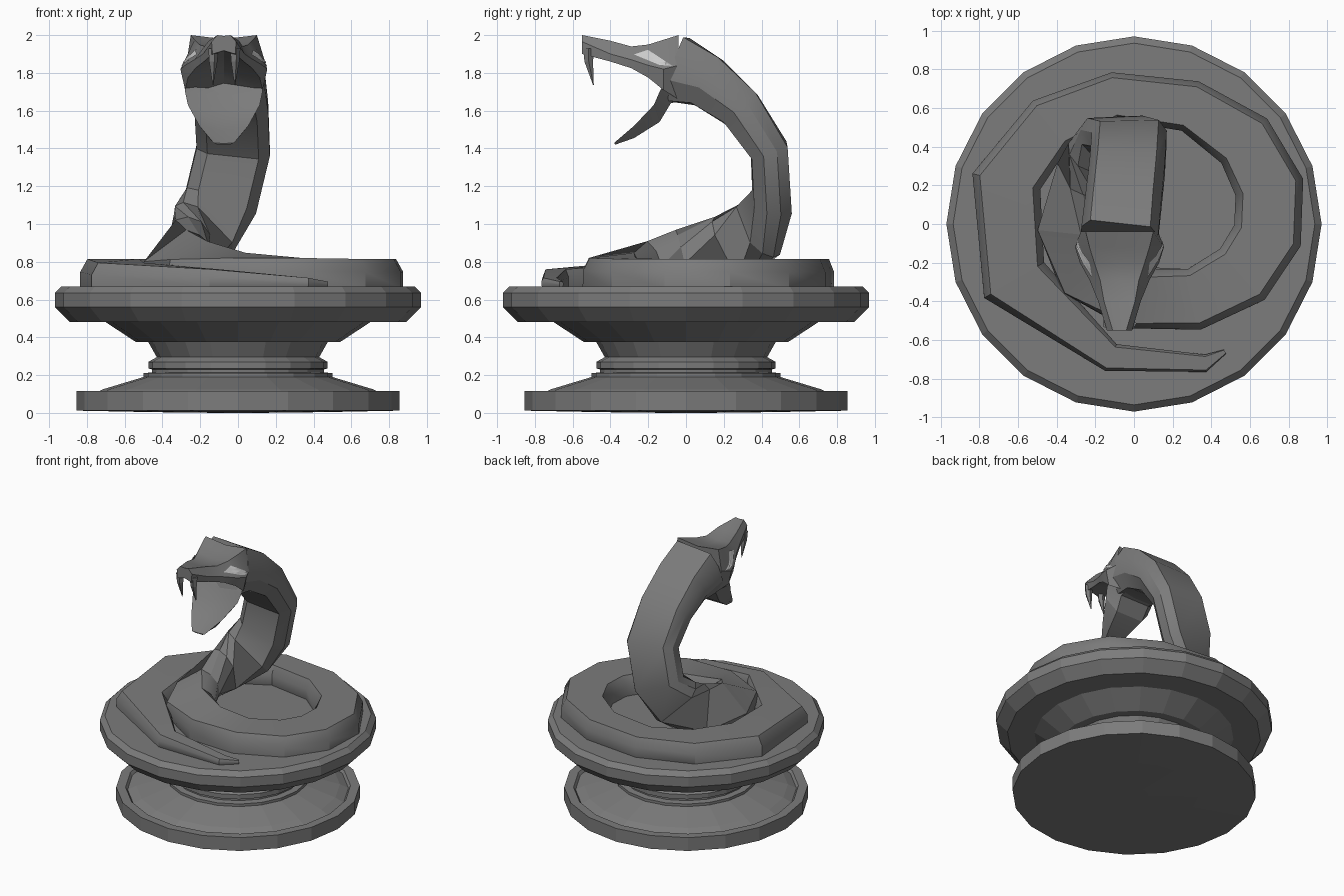
import bpy, bmesh, math
from mathutils import Vector
from mathutils.bvhtree import BVHTree

old = bpy.data.objects.get("Cube")
if old:
    bpy.data.objects.remove(old)


def material(name, value):
    m = bpy.data.materials.new(name)
    m.use_nodes = True
    col = (value, value, value, 1)
    m.diffuse_color = col
    m.node_tree.nodes["Principled BSDF"].inputs["Base Color"].default_value = col
    return m


stone = material("grey_stone", 0.2)
eye_white = material("pale_eye", 0.6)


def finish(bm, name, mat, smooth=None):
    bmesh.ops.recalc_face_normals(bm, faces=bm.faces)
    me = bpy.data.meshes.new(name)
    bm.to_mesh(me)
    bm.free()
    me.materials.append(mat)
    ob = bpy.data.objects.new(name, me)
    bpy.context.collection.objects.link(ob)
    if smooth:
        bpy.ops.object.select_all(action='DESELECT')
        ob.select_set(True)
        bpy.context.view_layer.objects.active = ob
        bpy.ops.object.shade_smooth_by_angle(angle=math.radians(smooth))
    return ob


def loft(name, rings, mat, smooth=None):
    """Skin a list of equal-length closed rings and cap both ends."""
    bm = bmesh.new()
    vs = [[bm.verts.new(p) for p in ring] for ring in rings]
    n = len(vs[0])
    for a, b in zip(vs, vs[1:]):
        for i in range(n):
            j = (i + 1) % n
            bm.faces.new((a[i], a[j], b[j], b[i]))
    bm.faces.new(vs[0])
    bm.faces.new(vs[-1])
    return finish(bm, name, mat, smooth)


# Pedestal: lathed profile with 20 sides
profile = [(0.1, 0), (0.45, 0.004), (0.855, 0.012), (0.855, 0.115), (0.79, 0.115),
           (0.775, 0.095), (0.715, 0.125), (0.5, 0.19), (0.5, 0.21), (0.455, 0.215),
           (0.455, 0.23), (0.475, 0.235), (0.475, 0.27), (0.43, 0.295), (0.475, 0.375),
           (0.54, 0.375), (0.7, 0.48), (0.89, 0.48), (0.97, 0.56), (0.97, 0.635),
           (0.935, 0.67)]
SIDES = 20
angles = [math.tau * i / SIDES for i in range(SIDES)]
loft("pedestal", [[(r * math.cos(a), r * math.sin(a), z) for a in angles]
                  for r, z in profile], stone)

# Coiled body: x, y, z, half width, half height, back direction
up = (0, 0, 1)
path = [
    (0.47, -0.66, 0.68, 0.012, 0.015, up),
    (0.37, -0.72, 0.685, 0.045, 0.03, up),
    (-0.12, -0.69, 0.69, 0.075, 0.07, up),
    (-0.62, -0.29, 0.69, 0.18, 0.105, up),
    (-0.66, 0.22, 0.70, 0.18, 0.115, up),
    (-0.43, 0.52, 0.70, 0.15, 0.115, up),
    (-0.1, 0.66, 0.70, 0.125, 0.115, up),
    (0.29, 0.61, 0.70, 0.135, 0.115, up),
    (0.57, 0.43, 0.70, 0.165, 0.115, up),
    (0.70, 0.19, 0.70, 0.18, 0.115, up),
    (0.69, -0.06, 0.70, 0.18, 0.115, up),
    (0.56, -0.26, 0.70, 0.175, 0.115, up),
    (0.31, -0.39, 0.705, 0.16, 0.115, up),
    (0.0, -0.38, 0.72, 0.16, 0.115, (-0.05, -0.1, 1)),
    (-0.24, -0.24, 0.755, 0.17, 0.115, (-0.3, -0.25, 1)),
    (-0.32, -0.02, 0.80, 0.18, 0.11, (-0.6, 0, 0.8)),
    (-0.27, 0.23, 0.86, 0.19, 0.1, (-0.75, 0.4, 0.4)),
    (-0.18, 0.38, 0.97, 0.195, 0.1, (-0.4, 1, 0)),
    (-0.09, 0.455, 1.12, 0.195, 0.1, (-0.1, 1, -0.15)),
    (-0.025, 0.44, 1.39, 0.195, 0.1, (0, 1, 0.2)),
    (-0.035, 0.29, 1.61, 0.195, 0.115, (0, 0.75, 0.66)),
    (-0.055, 0.11, 1.755, 0.197, 0.14, (0, 0.5, 0.85)),
    (-0.075, -0.06, 1.82, 0.2, 0.178, (0, 0.15, 1)),
]
section = [(0.78, 1), (1, 0.4), (1, -0.35), (0.7, -1)]
section += [(-u, v) for u, v in reversed(section)]
pts = [Vector(p[:3]) for p in path]
rings = []
for i, (_, _, _, w, h, back) in enumerate(path):
    ahead, behind = pts[min(i + 1, len(pts) - 1)], pts[max(i - 1, 0)]
    tangent = (ahead - behind).normalized()
    side = tangent.cross(Vector(back)).normalized()
    top = side.cross(tangent).normalized()
    rings.append([pts[i] + side * u * w + top * v * h for u, v in section])
loft("snake_body", rings, stone, 30)

# Head: y, top z and half width, cheek z and half width, lip z and half width
CX = -0.075
stations = [
    (-0.04, 2.0, 0.175, 1.84, 0.2, 1.66, 0.15),
    (-0.12, 1.975, 0.155, 1.82, 0.23, 1.71, 0.205),
    (-0.2, 1.95, 0.13, 1.84, 0.205, 1.775, 0.19),
    (-0.29, 1.94, 0.1, 1.87, 0.155, 1.825, 0.15),
    (-0.4, 1.97, 0.08, 1.9, 0.11, 1.86, 0.105),
    (-0.55, 2.0, 0.035, 1.965, 0.065, 1.9, 0.06),
]
rings = []
for y, zt, wt, zm, wm, zb, wb in stations:
    half = [(wt, zt), (wm, zm), (wb, zb)]
    crown = zt - 0.12 * wt
    palate = zb + 0.3 * wb
    ring = [(0, crown)] + half + [(0, palate)] + [(-x, z) for x, z in reversed(half)]
    rings.append([(CX + x, y, z) for x, z in ring])
head = loft("head", rings, stone, 25)

# Lower jaw: front y, z, rear y, z, half width
jaw = [(-0.12, 1.74, -0.02, 1.65, 0.205), (-0.14, 1.7, -0.08, 1.64, 0.205),
       (-0.17, 1.63, -0.14, 1.54, 0.19), (-0.275, 1.52, -0.275, 1.455, 0.13),
       (-0.38, 1.43, -0.375, 1.42, 0.055)]
rings = []
for fy, fz, ry, rz, w in jaw:
    my, mz = (fy * 0.6 + ry * 0.4), (fz * 0.6 + rz * 0.4)
    rings.append([(CX - w, fy, fz), (CX, my, mz), (CX + w, fy, fz),
                  (CX + w * 0.6, ry, rz), (CX - w * 0.6, ry, rz)])
loft("lower_jaw", rings, stone, 25)

# Fangs and eyes on both sides
bm = bmesh.new()
bm.from_mesh(head.data)
tree = BVHTree.FromBMesh(bm)
bm.free()
corners = [Vector(c) for c in ((-0.275, 1.895), (-0.2, 1.92), (-0.07, 1.835), (-0.14, 1.84))]
for s, label in ((1, "left"), (-1, "right")):
    fang = []
    for y, z, r in ((-0.515, 1.93, 0.03), (-0.515, 1.86, 0.024), (-0.49, 1.735, 0.002)):
        fang.append([(CX + s * 0.058 + r * math.cos(k * math.tau / 5),
                      y + r * math.sin(k * math.tau / 5), z) for k in range(5)])
    loft(label + "_fang", fang, stone)

    bm = bmesh.new()
    grid = []
    for i in range(9):
        row = []
        for j in range(5):
            a = corners[0].lerp(corners[1], i / 8)
            b = corners[3].lerp(corners[2], i / 8)
            p = a.lerp(b, j / 4)
            hit = tree.ray_cast(Vector((CX + s, p.x, p.y)), Vector((-s, 0, 0)))
            spot = hit[0] + hit[1] * 0.005 if hit[0] else Vector((CX + s * 0.18, p.x, p.y))
            row.append(bm.verts.new(spot))
        grid.append(row)
    for a, b in zip(grid, grid[1:]):
        for j in range(4):
            f = (a[j], a[j + 1], b[j + 1], b[j])
            bm.faces.new(f if s < 0 else f[::-1])
    finish(bm, label + "_eye", eye_white)
